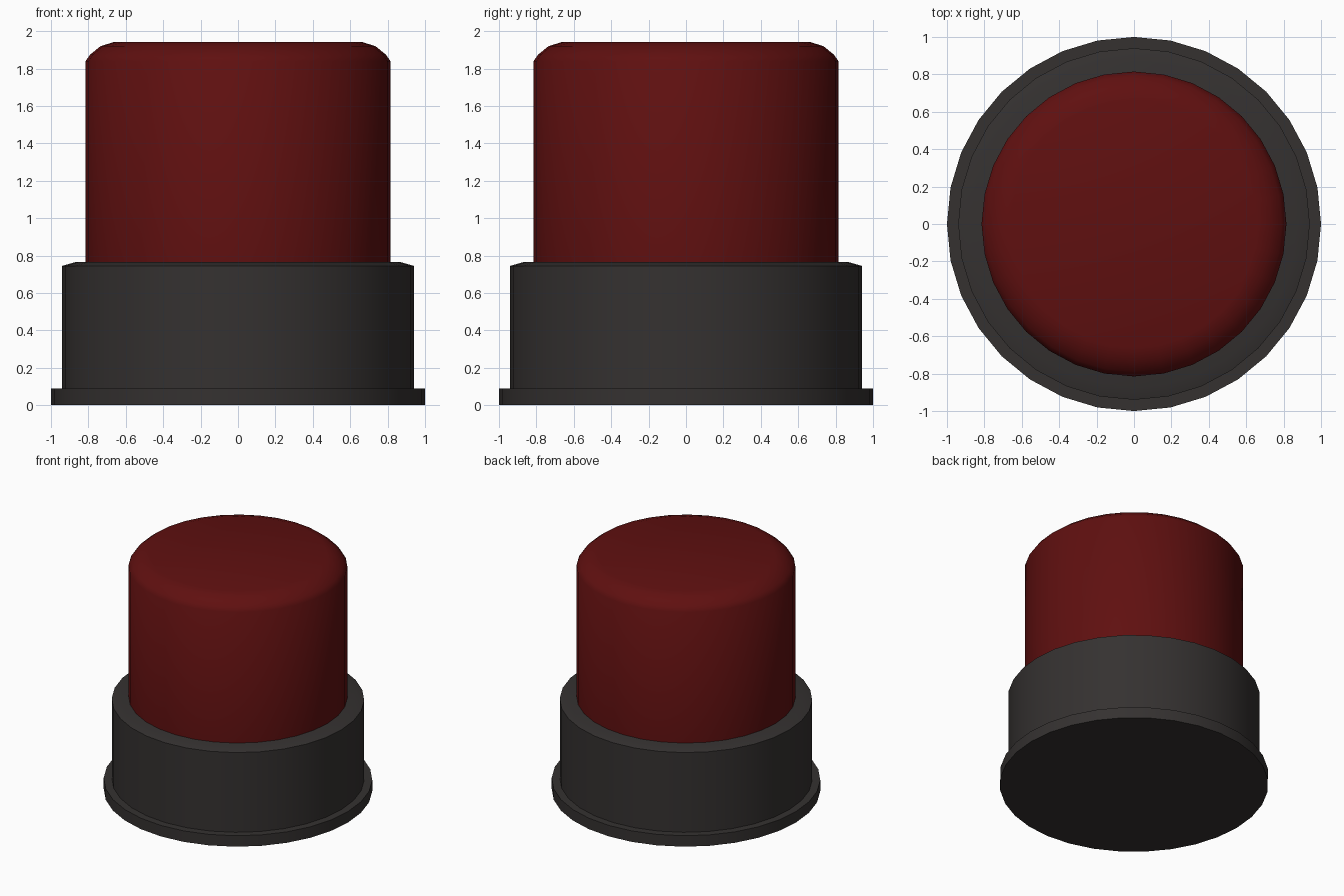
import bpy, bmesh
from math import sin, cos, pi, radians

if "Cube" in bpy.data.objects:
    bpy.data.objects.remove(bpy.data.objects["Cube"])

SIDES = 32


def material(name, rgb):
    mat = bpy.data.materials.new(name)
    mat.diffuse_color = (*rgb, 1)
    mat.use_nodes = True
    mat.node_tree.nodes["Principled BSDF"].inputs["Base Color"].default_value = mat.diffuse_color
    return mat


def turned(name, profile, mat):
    """Closed solid turned around z from (radius, z) points, bottom to top."""
    bm = bmesh.new()
    rings = [[bm.verts.new((r * cos(2 * pi * i / SIDES), r * sin(2 * pi * i / SIDES), z))
              for i in range(SIDES)] for r, z in profile]
    for low, high in zip(rings, rings[1:]):
        for i in range(SIDES):
            j = (i + 1) % SIDES
            bm.faces.new((low[i], low[j], high[j], high[i]))
    bm.faces.new(rings[0][::-1])
    bm.faces.new(rings[-1])
    mesh = bpy.data.meshes.new(name)
    bm.to_mesh(mesh)
    bm.free()
    mesh.materials.append(mat)
    obj = bpy.data.objects.new(name, mesh)
    bpy.context.collection.objects.link(obj)
    bpy.ops.object.select_all(action='DESELECT')
    obj.select_set(True)
    bpy.context.view_layer.objects.active = obj
    bpy.ops.object.shade_smooth_by_angle(angle=radians(40))
    return obj


dark = material("dark_plastic", (0.035, 0.031, 0.030))
red = material("red_lens", (0.115, 0.005, 0.005))

# Thin foot flange
turned("base_flange", [(1.0, 0), (1.0, 0.09)], dark)

# Collar with a shallow chamfer on its top rim
turned("collar", [(0.94, 0.09), (0.94, 0.745), (0.87, 0.765)], dark)

# Red cap with a rounded shoulder
turned("lens_cap", [(0.815, 0.765), (0.815, 1.84), (0.79, 1.875),
                    (0.735, 1.92), (0.66, 1.943)], red)
